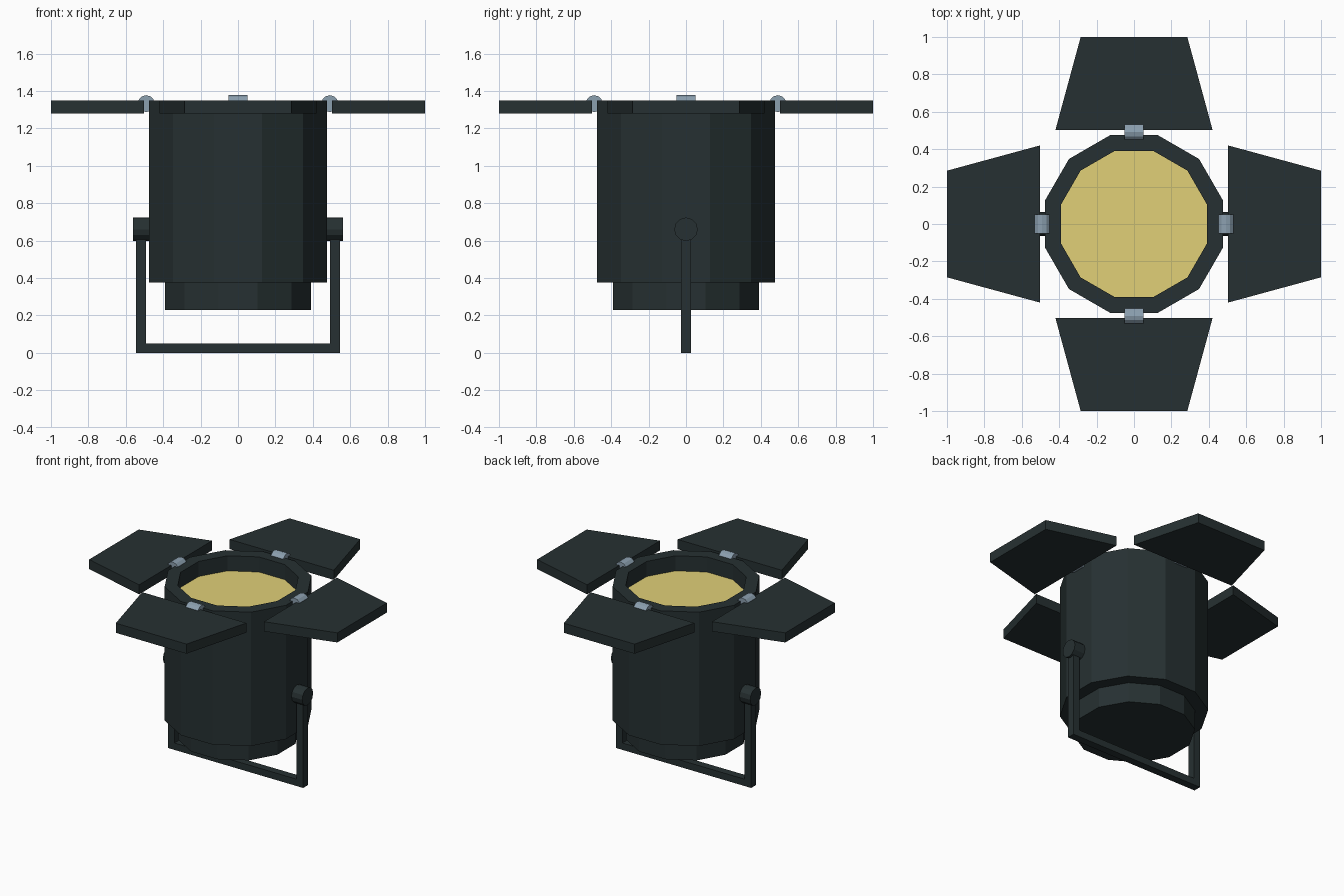
import bpy, bmesh, math
from mathutils import Matrix, Vector

if "Cube" in bpy.data.objects:
    bpy.data.objects.remove(bpy.data.objects["Cube"])


def material(name, rgb):
    m = bpy.data.materials.new(name)
    m.diffuse_color = (*rgb, 1)
    m.use_nodes = True
    m.node_tree.nodes["Principled BSDF"].inputs["Base Color"].default_value = m.diffuse_color
    return m


DARK = material("dark_metal", (0.0195, 0.030, 0.0315))
LENS = material("warm_lens", (0.75, 0.63, 0.185))
STEEL = material("hinge_steel", (0.26, 0.35, 0.43))
SIDES = 12


def finish(name, bm, mat, recalc=True):
    if recalc:
        bmesh.ops.recalc_face_normals(bm, faces=bm.faces)
    me = bpy.data.meshes.new(name)
    bm.to_mesh(me)
    bm.free()
    me.materials.append(mat)
    ob = bpy.data.objects.new(name, me)
    bpy.context.collection.objects.link(ob)
    return ob


def ring(bm, apothem, z):
    # twelve-sided ring with flats facing the axes
    r = apothem / math.cos(math.pi / SIDES)
    return [bm.verts.new((r * math.cos((i + 0.5) * math.tau / SIDES),
                          r * math.sin((i + 0.5) * math.tau / SIDES), z))
            for i in range(SIDES)]


def lathe(name, profile, mat):
    bm = bmesh.new()
    rings = [ring(bm, a, z) for a, z in profile]
    for lo, hi in zip(rings, rings[1:]):
        for i in range(SIDES):
            j = (i + 1) % SIDES
            bm.faces.new((lo[i], lo[j], hi[j], hi[i]))
    bm.faces.new(rings[0][::-1])
    bm.faces.new(rings[-1])
    return finish(name, bm, mat)


def box(name, lo, hi, mat):
    lo, hi = Vector(lo), Vector(hi)
    bm = bmesh.new()
    bmesh.ops.create_cube(bm, size=1, matrix=Matrix.Translation((lo + hi) / 2)
                          @ Matrix.Diagonal((*(hi - lo), 1)))
    return finish(name, bm, mat)


def rod_x(name, centre, radius, length, mat, turn=0):
    # cylinder along x, then turned about the lamp axis
    bm = bmesh.new()
    bmesh.ops.create_cone(bm, cap_ends=True, segments=SIDES, radius1=radius,
                          radius2=radius, depth=length,
                          matrix=Matrix.Rotation(turn, 4, 'Z')
                          @ Matrix.Translation(centre)
                          @ Matrix.Rotation(math.pi / 2, 4, 'Y'))
    return finish(name, bm, mat)


# Lamp housing: narrow base, main can, open recessed rim
lathe("housing", [(0.39, 0.23), (0.39, 0.375), (0.475, 0.375), (0.475, 1.35),
                  (0.39, 1.35), (0.39, 1.235)], DARK)

# Lens disc inside the rim
bm = bmesh.new()
bm.faces.new(ring(bm, 0.39, 1.24))
finish("lens", bm, LENS, recalc=False)

# Four barn door flaps and their hinges
for k, side in enumerate(("front", "right", "back", "left")):
    turn = k * math.pi / 2
    bm = bmesh.new()
    outline = [(-0.42, -0.503), (-0.285, -1.0), (0.285, -1.0), (0.42, -0.503)]
    face = bm.faces.new([bm.verts.new((x, y, 1.28)) for x, y in outline])
    ext = bmesh.ops.extrude_face_region(bm, geom=[face])
    bmesh.ops.translate(bm, vec=(0, 0, 0.07),
                        verts=[v for v in ext["geom"] if isinstance(v, bmesh.types.BMVert)])
    bmesh.ops.rotate(bm, cent=(0, 0, 0), matrix=Matrix.Rotation(turn, 3, 'Z'), verts=bm.verts)
    finish(side + "_flap", bm, DARK)
    rod_x(side + "_hinge", (0, -0.491, 1.332), 0.045, 0.1, STEEL, turn)

# Mounting yoke: cross bar, two arms, pivot knobs
box("yoke_bar", (-0.545, -0.028, 0), (0.545, 0.028, 0.05), DARK)
for s, side in ((-1, "left"), (1, "right")):
    xs = sorted((s * 0.493, s * 0.545))
    box(side + "_yoke_arm", (xs[0], -0.028, 0.05), (xs[1], 0.028, 0.66), DARK)
    rod_x(side + "_pivot_knob", (s * 0.515, 0, 0.66), 0.063, 0.093, DARK)
